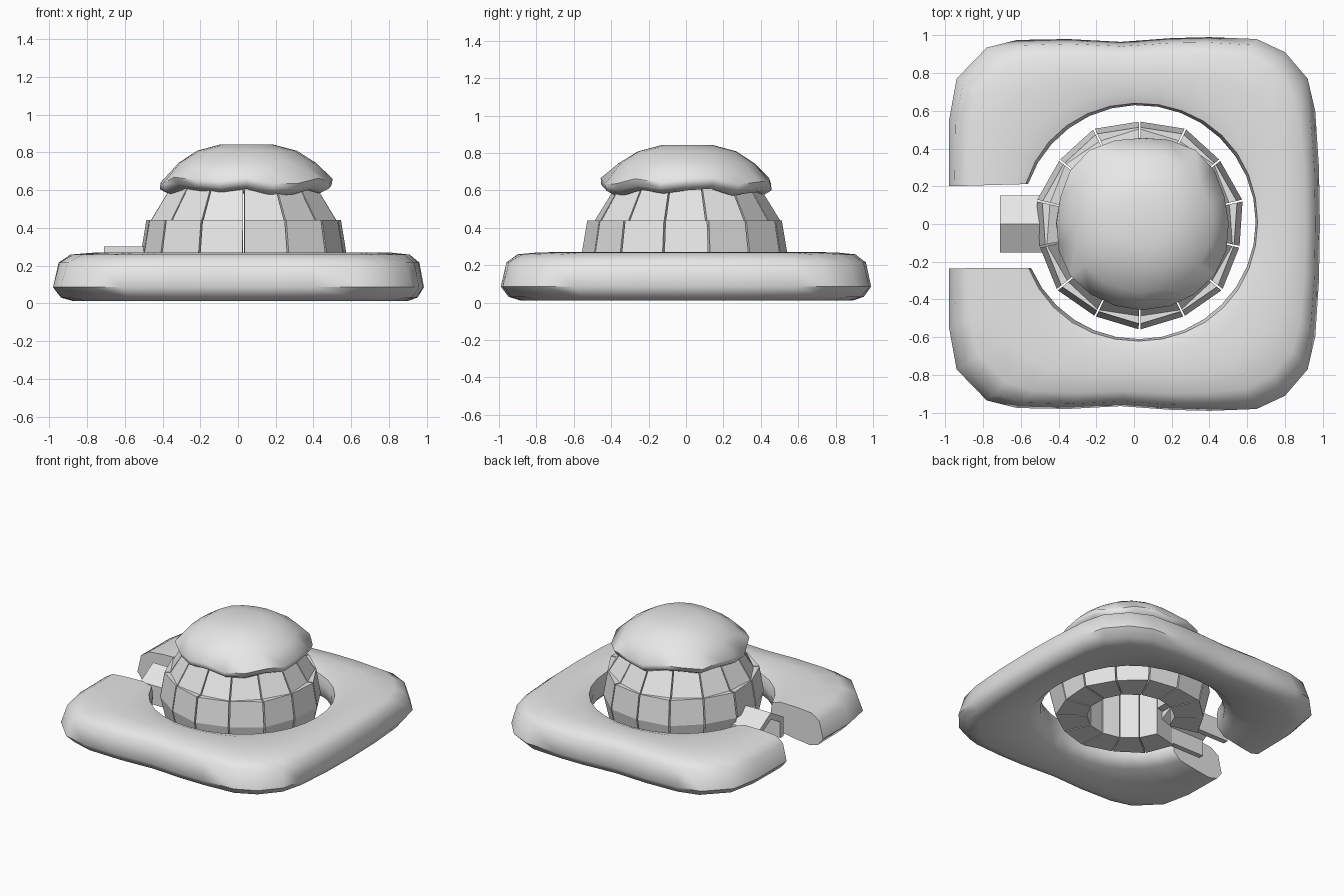
import bpy, bmesh, math
from math import sin, cos, radians, pi

cube = bpy.data.objects.get("Cube")
if cube:
    bpy.data.objects.remove(cube)

snow = bpy.data.materials.new("snow_grey")
snow.use_nodes = True
snow.diffuse_color = (0.8, 0.8, 0.8, 1)
snow.node_tree.nodes["Principled BSDF"].inputs["Base Color"].default_value = (0.8, 0.8, 0.8, 1)


def finish(name, bm, smooth=None):
    """Turn a bmesh into a named object, optionally smooth shaded."""
    bmesh.ops.recalc_face_normals(bm, faces=bm.faces)
    mesh = bpy.data.meshes.new(name)
    bm.to_mesh(mesh)
    bm.free()
    mesh.materials.append(snow)
    obj = bpy.data.objects.new(name, mesh)
    bpy.context.collection.objects.link(obj)
    if smooth:
        bpy.ops.object.select_all(action='DESELECT')
        obj.select_set(True)
        bpy.context.view_layer.objects.active = obj
        bpy.ops.object.shade_smooth_by_angle(angle=radians(smooth))
    return obj


def loft(bm, rings, closed=False):
    """Skin a list of point rings; close the ends or join last to first."""
    vs = [[bm.verts.new(p) for p in ring] for ring in rings]
    n = len(vs[0])
    for i in range(len(vs) if closed else len(vs) - 1):
        a, b = vs[i], vs[(i + 1) % len(vs)]
        for k in range(n):
            bm.faces.new((a[k], a[(k + 1) % n], b[(k + 1) % n], b[k]))
    if not closed:
        bm.faces.new(vs[0])
        bm.faces.new(vs[-1])


# Snow ground: a C-shaped pillow swept between an outer outline and a round hole
half = [(-.98, .2), (-.98, .55), (-.94, .77), (-.78, .935), (-.62, .975),
        (-.35, .98), (-.07, .965), (.2, .985), (.4, .99), (.65, .98),
        (.8, .91), (.92, .77), (.96, .6), (.98, .3), (.985, 0)]
last = len(half) - 1
stations = [(p, 161 * (1 - i / last)) for i, p in enumerate(half)]
stations += [((x, -y if i else -.235), -157 * (1 - i / last))
             for i, (x, y) in reversed(list(enumerate(half[:-1])))]
# cross-section: fraction from hole to outline, and height
section = [(1, .085), (.93, .215), (.78, .258), (.5, .268), (.18, .27), (.03, .25),
           (0, .19), (.02, .1), (.15, .05), (.5, .025), (.75, .012), (.9, .03)]
rings = []
for (ox, oy), deg in stations:
    ix, iy = .025 + .62 * cos(radians(deg)), .01 + .62 * sin(radians(deg))
    rings.append([(ix + (ox - ix) * t, iy + (oy - iy) * t, z) for t, z in section])
bm = bmesh.new()
loft(bm, rings)
finish("snow_ground", bm, 50)


# Igloo walls: staggered rows of thick wedge blocks
def block_row(name, z0, z1, r0, r1, inner, count, start, door=False):
    bm = bmesh.new()
    step = 2 * pi / count
    for k in range(count):
        mid = start + k * step
        if door and cos(mid) < -.98:
            continue
        skew = .008 if k % 2 else -.008
        ends = []
        for side in (-1, 1):
            a = mid + side * (step / 2 - .009)
            d = side * skew
            ends.append([(.03 + r * cos(a), r * sin(a), z) for r, z in
                         ((inner, z0), (r0 + d, z0), (r1 + d, z1), (inner, z1))])
        loft(bm, ends)
    finish(name, bm)


N = 14
block_row("lower_blocks", .06, .26, .505, .55, .3, N, pi, door=True)
block_row("middle_blocks", .26, .44, .55, .52, .3, N, -pi / 2 + pi / N)
block_row("upper_blocks", .44, .61, .495, .39, .3, N, 0)

# Snow cap: lumpy dome with a drooping rim
profile = [(.14, .842), (.27, .808), (.37, .745), (.465, .65),
           (.455, .615), (.41, .59), (.34, .6)]
SIDES = 20
bm = bmesh.new()
rings = []
for j, (r, z) in enumerate(profile):
    ring = []
    for k in range(SIDES):
        a = 2 * pi * k / SIDES
        lump = 1 + .02 * cos(4 * a + pi) * (j < 4) + .012 * sin(5 * a + j)
        droop = .016 * sin(7 * a) + .01 * cos(3 * a) if j > 2 else 0
        ring.append((.045 + r * lump * cos(a), .005 + r * lump * sin(a), z + droop))
    rings.append(ring)
loft(bm, rings)
finish("snow_cap", bm, 60)

# Entrance tunnel: gabled hood with a hollow passage
gable = [(-.15, .07), (-.15, .215), (0, .302), (.15, .215), (.15, .07),
         (.11, .07), (.11, .19), (0, .25), (-.11, .19), (-.11, .07)]
bm = bmesh.new()
loft(bm, [[(x, y, z) for y, z in gable] for x in (-.71, -.32)])
finish("entrance_tunnel", bm)
